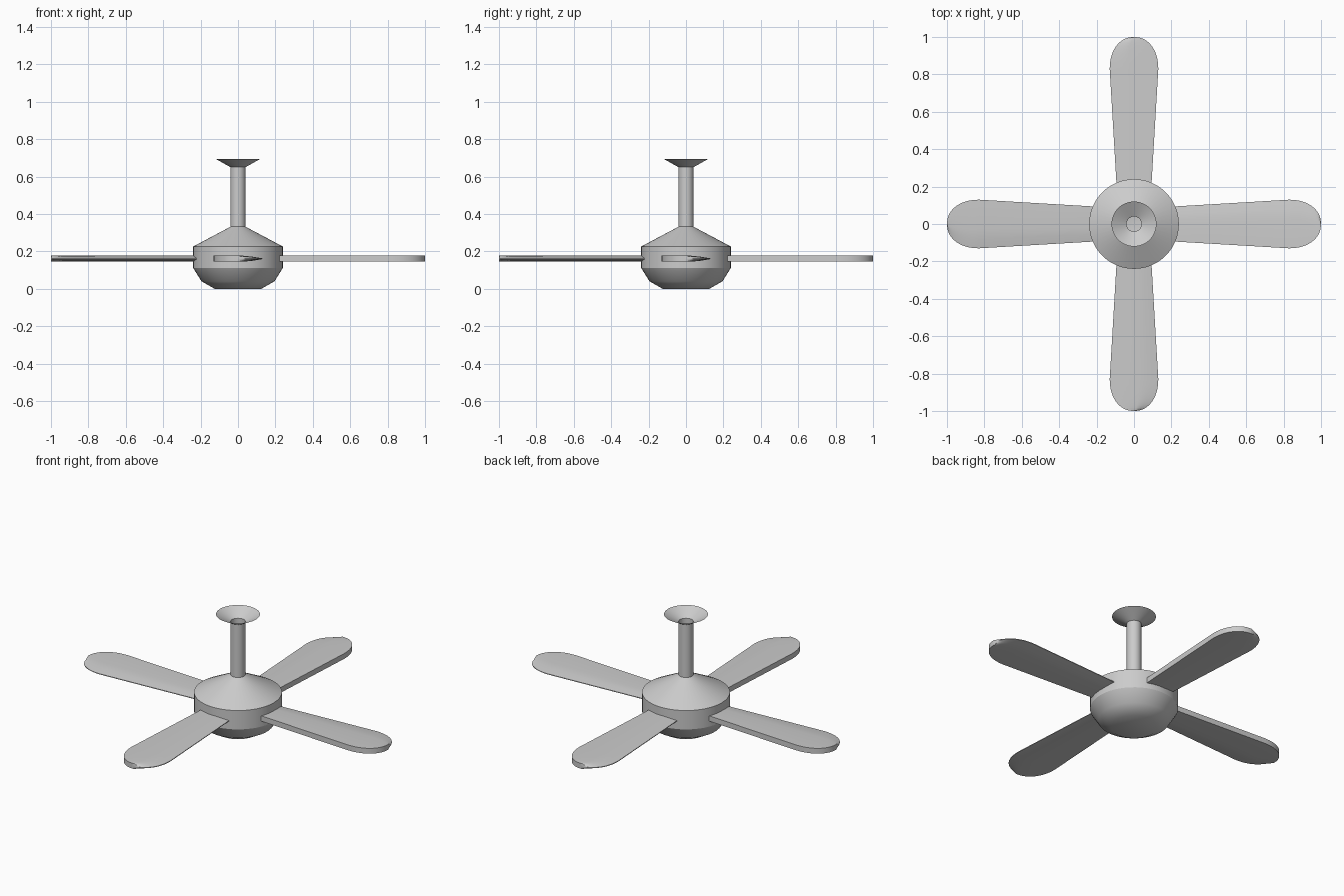
import bpy, bmesh, math

if "Cube" in bpy.data.objects:
    bpy.data.objects.remove(bpy.data.objects["Cube"])

SIDES = 48


def finish(bm, name, angle=30):
    bmesh.ops.recalc_face_normals(bm, faces=bm.faces)
    mesh = bpy.data.meshes.new(name)
    bm.to_mesh(mesh)
    bm.free()
    ob = bpy.data.objects.new(name, mesh)
    bpy.context.collection.objects.link(ob)
    bpy.ops.object.select_all(action='DESELECT')
    ob.select_set(True)
    bpy.context.view_layer.objects.active = ob
    bpy.ops.object.shade_smooth_by_angle(angle=math.radians(angle))
    return ob


def bridge(bm, a, b):
    n = len(a)
    for i in range(n):
        bm.faces.new((a[i], a[(i + 1) % n], b[(i + 1) % n], b[i]))


def lathe(name, profile, close_bottom=False):
    bm = bmesh.new()
    rings = []
    for r, z in profile:
        rings.append([bm.verts.new((r * math.cos(2 * math.pi * i / SIDES),
                                    r * math.sin(2 * math.pi * i / SIDES), z))
                      for i in range(SIDES)])
    for a, b in zip(rings, rings[1:]):
        bridge(bm, a, b)
    if close_bottom:
        bm.faces.new(rings[0])
    return finish(bm, name)


def blade(name):
    # stations: (distance from centre, half width), tapered root then rounded tip
    stations = [(0.22, 0.094), (0.83, 0.13)]
    for k in range(1, 11):
        t = math.radians(88.5 * k / 10)
        stations.append((0.83 + 0.17 * math.sin(t) ** 0.93,
                         0.13 * math.cos(t) ** 0.93))
    # cross-section: thick leading edge, thin trailing edge
    half = [(-1, 0.016), (0.2, 0.016), (0.6, 0.011), (1, 0.002)]
    section = half + [(f, -h) for f, h in reversed(half)]
    bm = bmesh.new()
    loops = [[bm.verts.new((x, f * w, 0.161 + h)) for f, h in section]
             for x, w in stations]
    for a, b in zip(loops, loops[1:]):
        bridge(bm, a, b)
    bm.faces.new(loops[0])
    bm.faces.new(loops[-1])
    return finish(bm, name)


# Motor housing
lathe("motor_housing", [(0.125, 0), (0.195, 0.04), (0.24, 0.112),
                        (0.24, 0.226), (0.04, 0.332)], close_bottom=True)

# Hanging rod (open tube) and flared ceiling cup
lathe("hanging_rod", [(0.04, 0.332), (0.04, 0.652)])
lathe("ceiling_cup", [(0.04, 0.65), (0.12, 0.695)])

# Four blades sharing one mesh
first = blade("fan_blade_1")
for i in range(1, 4):
    ob = first.copy()
    ob.name = f"fan_blade_{i + 1}"
    ob.rotation_euler.z = i * math.pi / 2
    bpy.context.collection.objects.link(ob)
